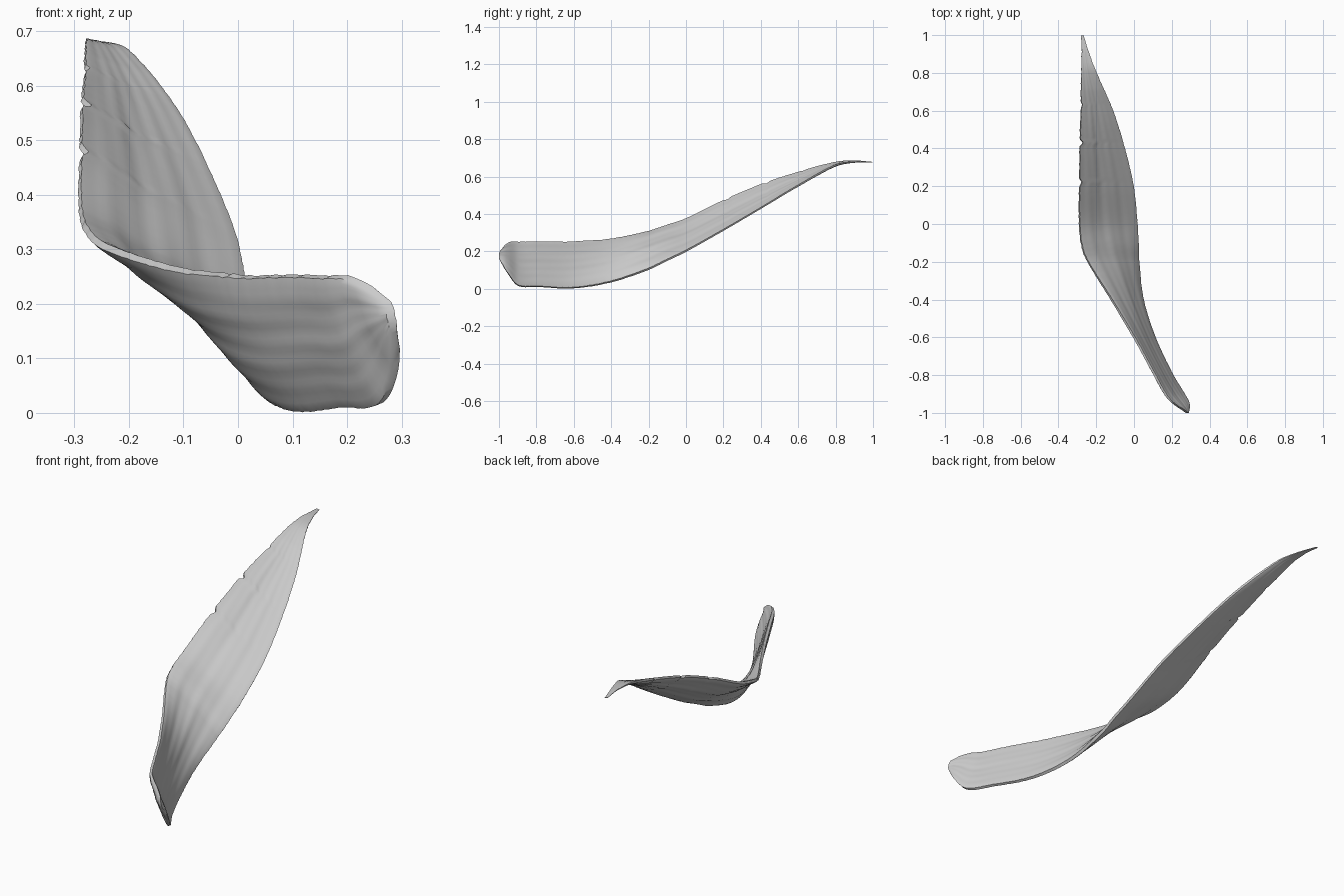
import bpy, bmesh, math, random
from mathutils import Vector

if "Cube" in bpy.data.objects:
    bpy.data.objects.remove(bpy.data.objects["Cube"])

random.seed(4)

# Stations along the strip: y, upper edge (x, z), lower edge (x, z), belly depth
STATIONS = [
    (-0.992, 0.275, 0.208, 0.287, 0.145, 0.000),
    (-0.95, 0.210, 0.246, 0.289, 0.078, 0.004),
    (-0.90, 0.165, 0.250, 0.264, 0.018, 0.006),
    (-0.80, 0.110, 0.252, 0.203, 0.012, 0.007),
    (-0.60, 0.000, 0.252, 0.109, 0.005, 0.006),
    (-0.40, -0.120, 0.266, 0.047, 0.038, -0.001),
    (-0.20, -0.245, 0.306, 0.026, 0.105, -0.008),
    (-0.12, -0.276, 0.332, 0.024, 0.144, -0.003),
    (0.00, -0.290, 0.373, 0.017, 0.202, 0.008),
    (0.20, -0.290, 0.471, -0.003, 0.314, 0.014),
    (0.40, -0.288, 0.556, -0.049, 0.431, 0.014),
    (0.60, -0.283, 0.622, -0.111, 0.551, 0.011),
    (0.80, -0.281, 0.676, -0.197, 0.660, 0.005),
    (0.90, -0.279, 0.685, -0.235, 0.677, 0.002),
    (0.998, -0.281, 0.678, -0.265, 0.675, 0.0),
]
ROWS, COLS = 180, 28


def station(y):
    """Smooth cubic interpolation of the stations at y."""
    n = len(STATIONS)
    i = 0
    while i < n - 2 and STATIONS[i + 1][0] < y:
        i += 1
    a, b = STATIONS[i], STATIONS[i + 1]
    p, q = STATIONS[max(i - 1, 0)], STATIONS[min(i + 2, n - 1)]
    h = b[0] - a[0]
    t = (y - a[0]) / h
    out = []
    for k in range(1, 6):
        m0 = (b[k] - p[k]) / (b[0] - p[0]) * h
        m1 = (q[k] - a[k]) / (q[0] - a[0]) * h
        out.append((2*t**3 - 3*t*t + 1) * a[k] + (t**3 - 2*t*t + t) * m0
                   + (3*t*t - 2*t**3) * b[k] + (t**3 - t*t) * m1)
    return out


# Long, shallow wrinkles that run along the strip
waves = [(random.uniform(10, 40), random.uniform(-5, 5), random.uniform(0, 6.28))
         for _ in range(5)]


def wrinkle(u, y):
    return sum(math.sin(f * u + g * y + p) for f, g, p in waves) / len(waves)


# Twisted strip: a front and a back skin, thick in the middle, thinner at the edges
bm = bmesh.new()
skins = ([], [])
y0, y1 = STATIONS[0][0], STATIONS[-1][0]
for r in range(ROWS + 1):
    y = y0 + (y1 - y0) * r / ROWS
    ux, uz, lx, lz, sag = station(y)
    up, low = Vector((ux, y, uz)), Vector((lx, y, lz))
    # torn notches in the upper edge
    tear = sum(d * math.exp(-((y - c) / 0.012) ** 2)
               for c, d in ((0.22, 0.016), (0.43, 0.02), (0.63, 0.008)))
    chord = low - up
    width = chord.length
    up += chord.normalized() * min(tear + random.uniform(0, 0.003), width * 0.3)
    low -= chord.normalized() * random.uniform(0, 0.002)
    chord = low - up
    normal = Vector((chord.z, 0, -chord.x)).normalized()
    taper = 0.7 + 0.3 * min(1, max(0, (0.3 - y) / 0.8))
    for side, skin in zip((-1, 1), skins):
        row = []
        for c in range(COLS + 1):
            u = c / COLS
            lens = 4 * u * (1 - u)
            bump = 0.004 * min(1, width / 0.2) * wrinkle(u, y) * lens ** 0.5
            half = 0.016 * taper * (0.45 + 0.55 * lens ** 0.5) * min(1, width / 0.13)
            co = up + chord * u + normal * (sag * lens + bump + side * half)
            # slightly bulging blunt end
            if y < -0.95:
                co.y -= (-0.95 - y) / 0.042 * 0.008 * lens
            row.append(bm.verts.new(co))
        skin.append(row)


def bridge(a, b):
    for i in range(len(a) - 1):
        bm.faces.new((a[i], a[i + 1], b[i + 1], b[i]))


def column(skin, c):
    return [row[c] for row in skin]


for skin in skins:
    for r in range(ROWS):
        bridge(skin[r], skin[r + 1])
for c in (0, COLS):                       # long rims
    bridge(column(skins[0], c), column(skins[1], c))
for r in (0, ROWS):                       # end rims
    bridge(skins[0][r], skins[1][r])
bmesh.ops.recalc_face_normals(bm, faces=bm.faces)

mesh = bpy.data.meshes.new("twisted_strip")
bm.to_mesh(mesh)
bm.free()
strip = bpy.data.objects.new("twisted_strip", mesh)
bpy.context.collection.objects.link(strip)
bpy.context.view_layer.objects.active = strip
strip.select_set(True)
bpy.ops.object.shade_smooth_by_angle(angle=math.radians(40))
